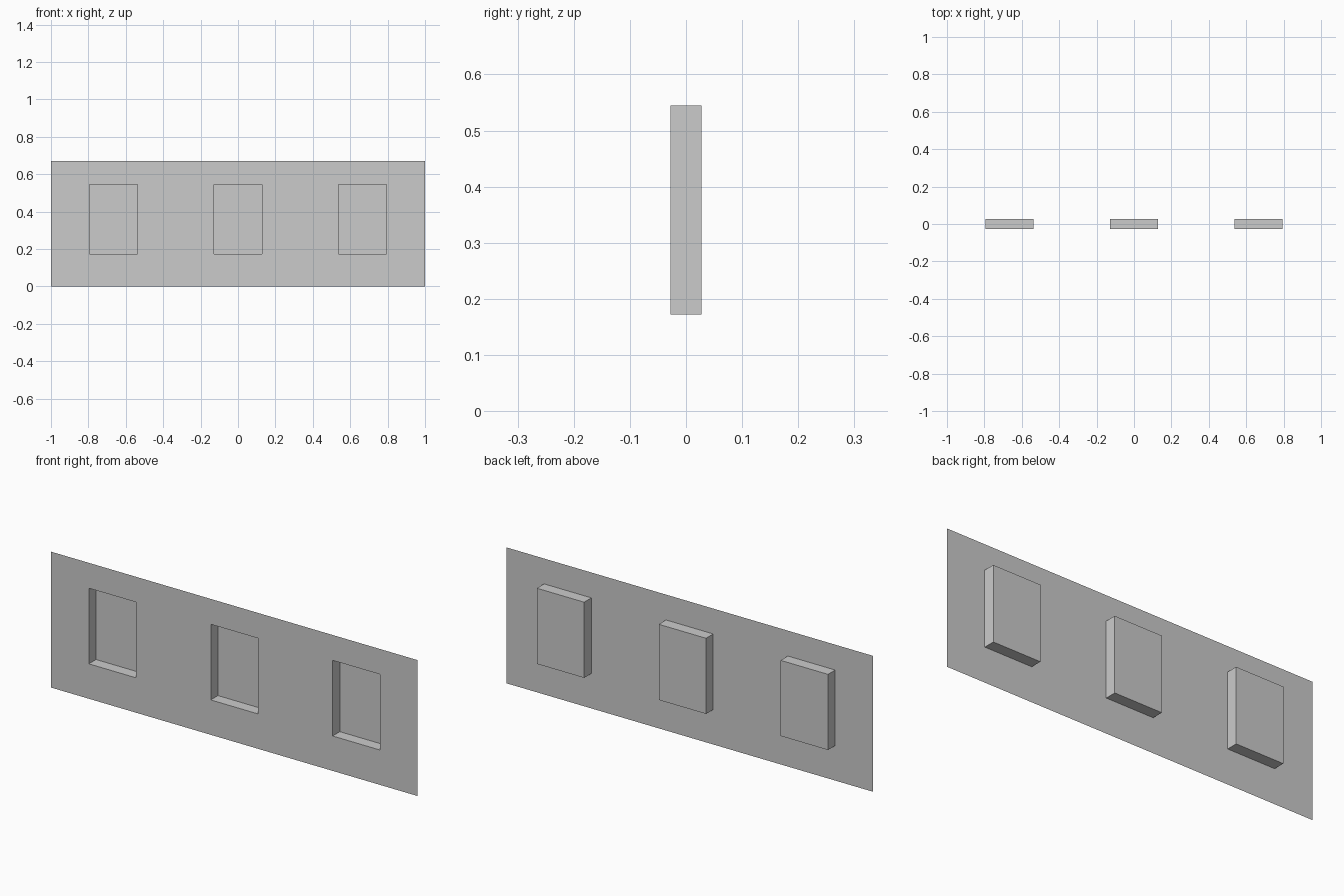
import bpy
import bmesh

if "Cube" in bpy.data.objects:
    bpy.data.objects.remove(bpy.data.objects["Cube"], do_unlink=True)

FRONT, BACK = -0.028, 0.028
HEIGHT = 0.67
SILL, HEAD = 0.172, 0.545
HALF_WIDTH = 0.129
CENTRES = (-0.665, 0, 0.665)

# One plain wall colour
grey = bpy.data.materials.new("wall grey")
grey.use_nodes = True
colour = (0.6, 0.6, 0.6, 1)
grey.diffuse_color = colour
grey.node_tree.nodes["Principled BSDF"].inputs["Base Color"].default_value = colour

# Thin wall sheet, divided along the edges of the window recesses
xs = [-1] + [c + s * HALF_WIDTH for c in CENTRES for s in (-1, 1)] + [1]
zs = [0, SILL, HEAD, HEIGHT]
bm = bmesh.new()
grid = [[bm.verts.new((x, FRONT, z)) for z in zs] for x in xs]
recesses = []
for i in range(len(xs) - 1):
    for j in range(len(zs) - 1):
        face = bm.faces.new((grid[i][j], grid[i + 1][j],
                             grid[i + 1][j + 1], grid[i][j + 1]))
        if i % 2 == 1 and j == 1:
            recesses.append(face)

# Push each recess back, closed by a flat panel
for face in recesses:
    pushed = bmesh.ops.extrude_discrete_faces(bm, faces=[face])["faces"][0]
    bmesh.ops.translate(bm, verts=pushed.verts, vec=(0, BACK - FRONT, 0))

mesh = bpy.data.meshes.new("recessed_wall")
bm.to_mesh(mesh)
bm.free()
mesh.materials.append(grey)
wall = bpy.data.objects.new("recessed_wall", mesh)
bpy.context.collection.objects.link(wall)
